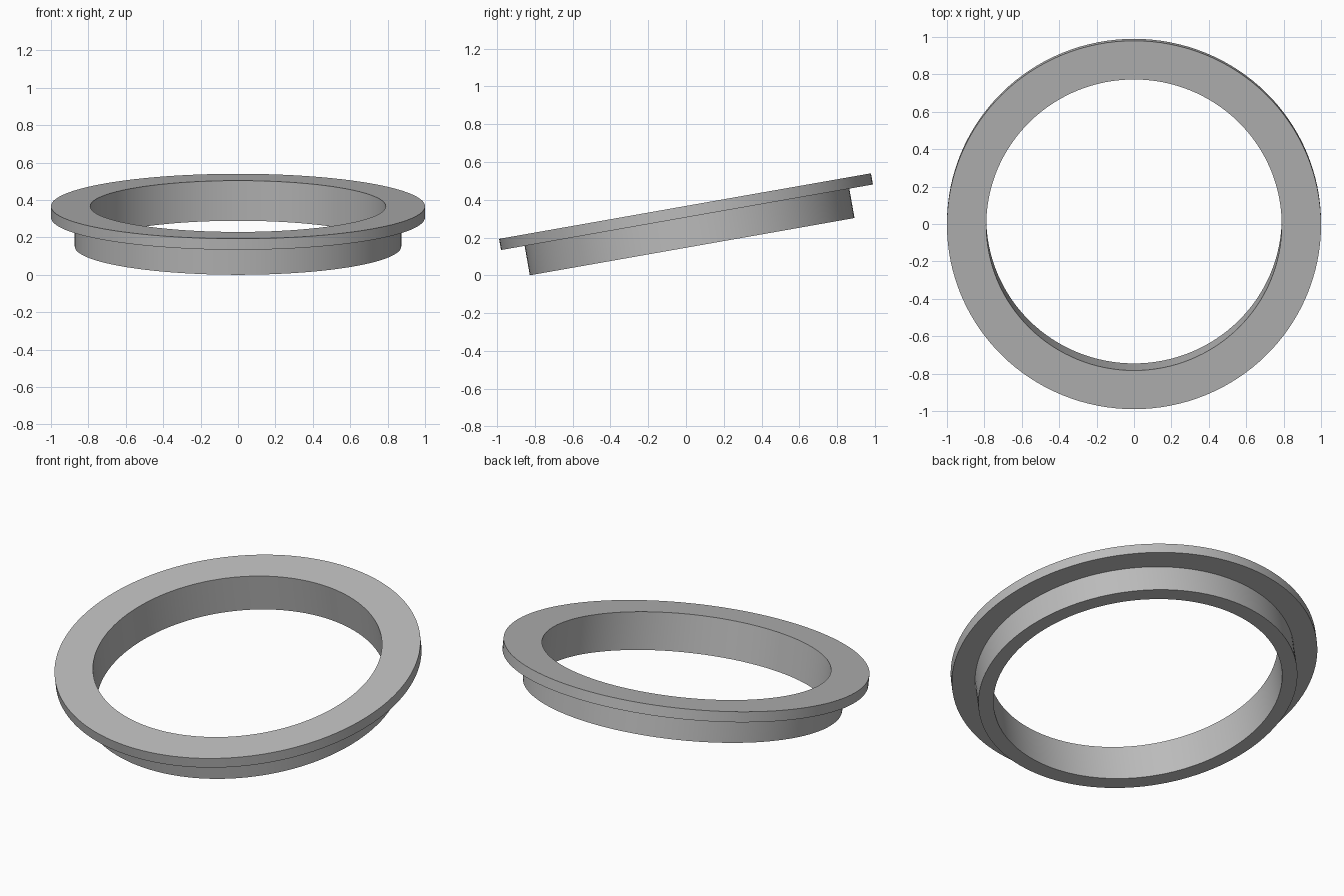
import bpy, bmesh, math
from mathutils import Matrix

cube = bpy.data.objects.get("Cube")
if cube:
    bpy.data.objects.remove(cube, do_unlink=True)

TILT = math.radians(10)
OUTER, COLLAR, BORE = 1.0, 0.873, 0.79
FLANGE, DEPTH = 0.06, 0.218
SEGMENTS = 128

grey = bpy.data.materials.new("plain grey")
grey.use_nodes = True
colour = (0.5, 0.5, 0.5, 1)
grey.diffuse_color = colour
grey.node_tree.nodes["Principled BSDF"].inputs["Base Color"].default_value = colour


def lathe(name, profile):
    """Revolve a closed (radius, height) profile around z."""
    bm = bmesh.new()
    verts = [bm.verts.new((r, 0, z)) for r, z in profile]
    edges = [bm.edges.new((v, verts[i - 1])) for i, v in enumerate(verts)]
    bmesh.ops.spin(bm, geom=verts + edges, cent=(0, 0, 0), axis=(0, 0, 1),
                   angle=math.tau, steps=SEGMENTS, use_merge=True)
    bmesh.ops.remove_doubles(bm, verts=bm.verts, dist=1e-5)
    bmesh.ops.recalc_face_normals(bm, faces=bm.faces)
    # Tilt the ring up towards the back and rest its lowest edge on the ground
    bm.transform(Matrix.Rotation(TILT, 4, 'X'))
    low = min(v.co.z for v in bm.verts)
    ys = [v.co.y for v in bm.verts]
    bm.transform(Matrix.Translation((0, -(min(ys) + max(ys)) / 2, -low)))
    mesh = bpy.data.meshes.new(name)
    bm.to_mesh(mesh)
    bm.free()
    mesh.materials.append(grey)
    obj = bpy.data.objects.new(name, mesh)
    bpy.context.collection.objects.link(obj)
    bpy.ops.object.select_all(action='DESELECT')
    obj.select_set(True)
    bpy.context.view_layer.objects.active = obj
    bpy.ops.object.shade_smooth_by_angle(angle=math.radians(30))


# Wide thin flange on top of a narrower collar, with one straight bore
lathe("flanged_ring", [(BORE, 0), (COLLAR, 0), (COLLAR, DEPTH - FLANGE),
                       (OUTER, DEPTH - FLANGE), (OUTER, DEPTH), (BORE, DEPTH)])
